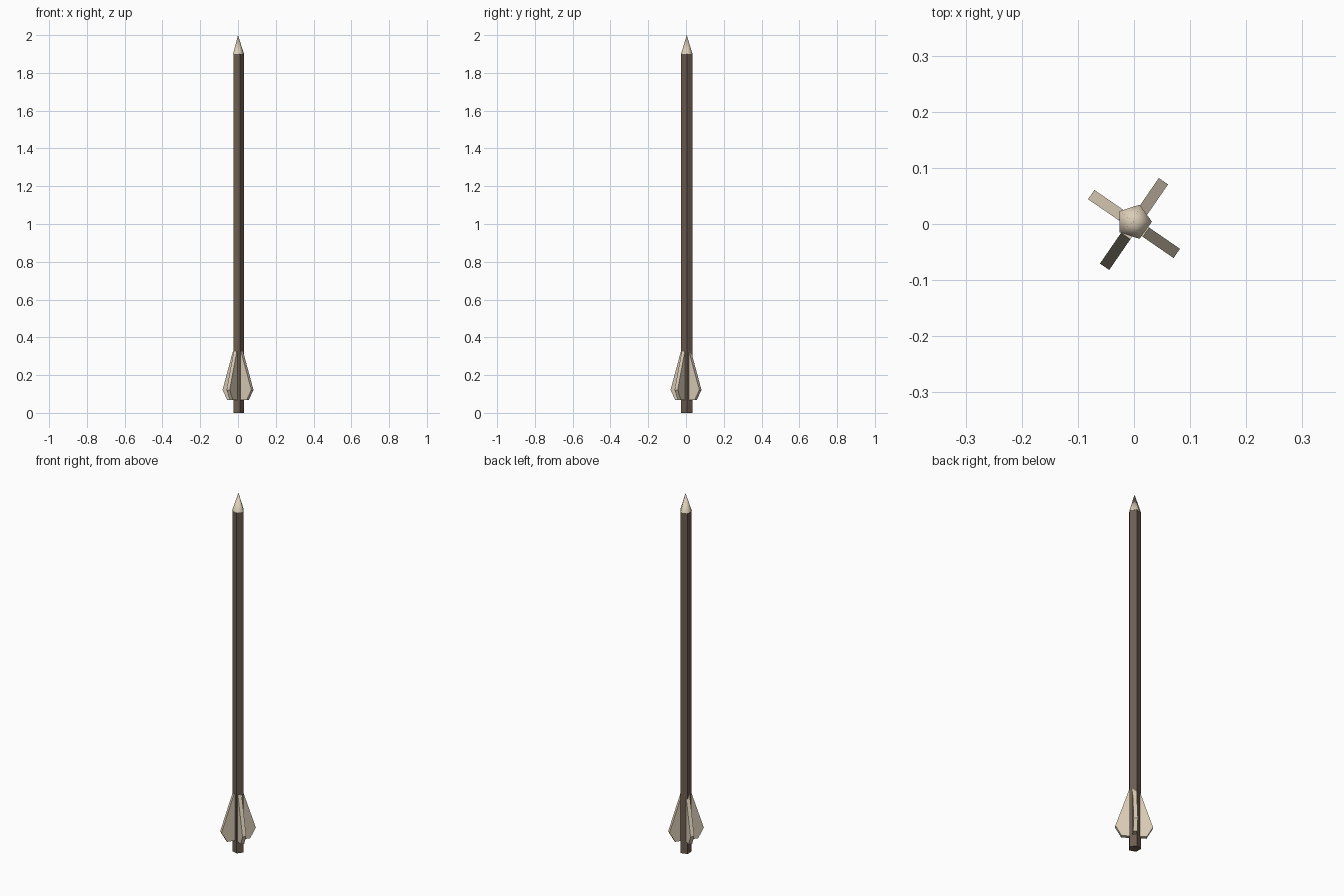
import bpy, bmesh, math
from mathutils import Matrix, Vector

if "Cube" in bpy.data.objects:
    bpy.data.objects.remove(bpy.data.objects["Cube"])


def material(name, rgb):
    m = bpy.data.materials.new(name)
    m.diffuse_color = (*rgb, 1)
    m.use_nodes = True
    m.node_tree.nodes["Principled BSDF"].inputs["Base Color"].default_value = m.diffuse_color
    return m


def finish(bm, name, mat, smooth=False):
    bmesh.ops.recalc_face_normals(bm, faces=bm.faces)
    for f in bm.faces:
        f.smooth = smooth and f.normal.z > -0.9
    me = bpy.data.meshes.new(name)
    bm.to_mesh(me)
    bm.free()
    me.materials.append(mat)
    ob = bpy.data.objects.new(name, me)
    bpy.context.scene.collection.objects.link(ob)
    return ob


brown = material("dark wood", (0.15, 0.11, 0.08))
cream = material("pale bone", (0.72, 0.62, 0.48))
AXIS_Y = 0.004


def five_sided(name, r1, r2, z0, z1, mat, smooth=False):
    bm = bmesh.new()
    rings = []
    for r, z in ((r1, z0), (r2, z1)):
        count = 5 if r else 1
        rings.append([bm.verts.new((r * math.cos(i * math.tau / 5),
                                    AXIS_Y + r * math.sin(i * math.tau / 5), z))
                      for i in range(count)])
    low, high = rings
    bm.faces.new(low)
    if len(high) > 1:
        bm.faces.new(high)
    for i in range(5):
        j = (i + 1) % 5
        top = [high[j], high[i]] if len(high) > 1 else [high[0]]
        bm.faces.new([low[i], low[j]] + top)
    return finish(bm, name, mat, smooth)


# Five-sided shaft and softly shaded pointed head
five_sided("shaft", 0.031, 0.031, 0.0, 1.9, brown)
five_sided("arrow_head", 0.032, 0.0, 1.9, 2.0, cream, smooth=True)

# Four fletching vanes around the lower shaft (radius, height)
profile = [(0.0, 0.325), (0.026, 0.325), (0.0925, 0.122), (0.062, 0.067), (0.0, 0.067)]
for k in range(4):
    bm = bmesh.new()
    face = bm.faces.new([bm.verts.new((r, -0.01, z)) for r, z in profile])
    ext = bmesh.ops.extrude_face_region(bm, geom=[face])
    moved = [v for v in ext["geom"] if isinstance(v, bmesh.types.BMVert)]
    bmesh.ops.translate(bm, verts=moved, vec=Vector((0, 0.02, 0)))
    if not any(f.normal.y < -0.9 for f in bm.faces) and len(bm.faces) < 7:
        bm.faces.new([v for v in bm.verts if v not in moved])
    bm.transform(Matrix.Rotation(math.radians(55.5 + 90 * k), 4, "Z"))
    finish(bm, f"fletching_{k + 1}", cream)
